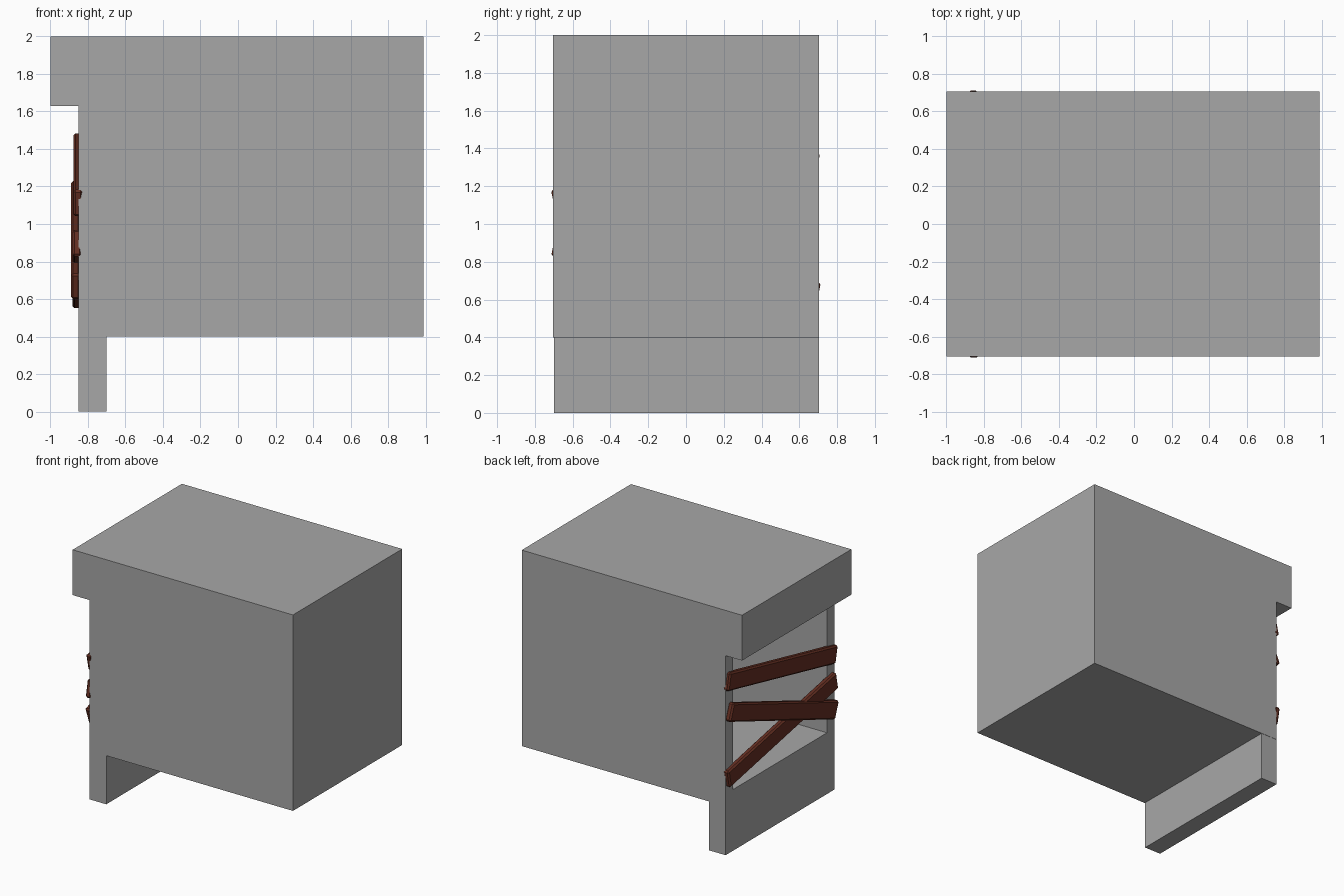
import bpy, math
from mathutils import Matrix, Vector

if "Cube" in bpy.data.objects:
    bpy.data.objects.remove(bpy.data.objects["Cube"])


def material(name, rgb):
    m = bpy.data.materials.new(name)
    m.diffuse_color = (*rgb, 1)
    m.use_nodes = True
    m.node_tree.nodes["Principled BSDF"].inputs["Base Color"].default_value = m.diffuse_color
    return m


GREY = material("plain grey", (0.39, 0.39, 0.39))
WOOD = material("dark red wood", (0.13, 0.028, 0.016))


def box(name, lo, hi, mat):
    """Axis-aligned box between two corners."""
    bpy.ops.mesh.primitive_cube_add(size=1)
    ob = bpy.context.object
    ob.name = name
    lo, hi = Vector(lo), Vector(hi)
    size, mid = hi - lo, (hi + lo) / 2
    ob.data.transform(Matrix.Diagonal((*size, 1)))
    ob.location = mid
    ob.data.materials.append(mat)
    return ob


# Hollow room, open on the -x side
X0, X1, Y, Z0, Z1, T = -0.85, 0.99, 0.705, 0.4, 2.0, 0.1
for side, s in (("front", -1), ("back", 1)):
    ys = sorted((s * Y, s * (Y - T)))
    box(side + "_wall", (X0, ys[0], Z0), (X1, ys[1], Z1), GREY)
box("floor", (X0, -Y + T, Z0), (X1, Y - T, Z0 + T), GREY)
box("roof", (X0, -Y + T, Z1 - T), (X1, Y - T, Z1), GREY)
box("end_wall", (X1 - T, -Y + T, Z0 + T), (X1, Y - T, Z1 - T), GREY)

# Lintel above the opening and step below it
box("lintel", (-1.0, -Y, 1.63), (X0, Y, Z1), GREY)
box("step", (X0, -0.70, 0), (-0.70, 0.703, Z0), GREY)


# Planks nailed across the opening: (y, z) at each end, x of the middle
def plank(name, a, b, x, width=0.145, thick=0.05):
    dy, dz = b[0] - a[0], b[1] - a[1]
    length = math.hypot(dy, dz)
    ob = box(name, (-thick / 2, -length / 2, -width / 2),
             (thick / 2, length / 2, width / 2), WOOD)
    ob.location = (x, (a[0] + b[0]) / 2, (a[1] + b[1]) / 2)
    ob.rotation_euler = (math.atan2(dz, dy), 0, 0)
    bev = ob.modifiers.new("worn_edges", "BEVEL")
    bev.width = 0.012
    bev.segments = 1


plank("upper_plank", (-0.70, 1.11), (0.695, 1.415), -0.853)
plank("middle_plank", (-0.685, 0.665), (0.68, 1.165), -0.866)
plank("lower_plank", (-0.70, 0.90), (0.70, 0.62), -0.858)
